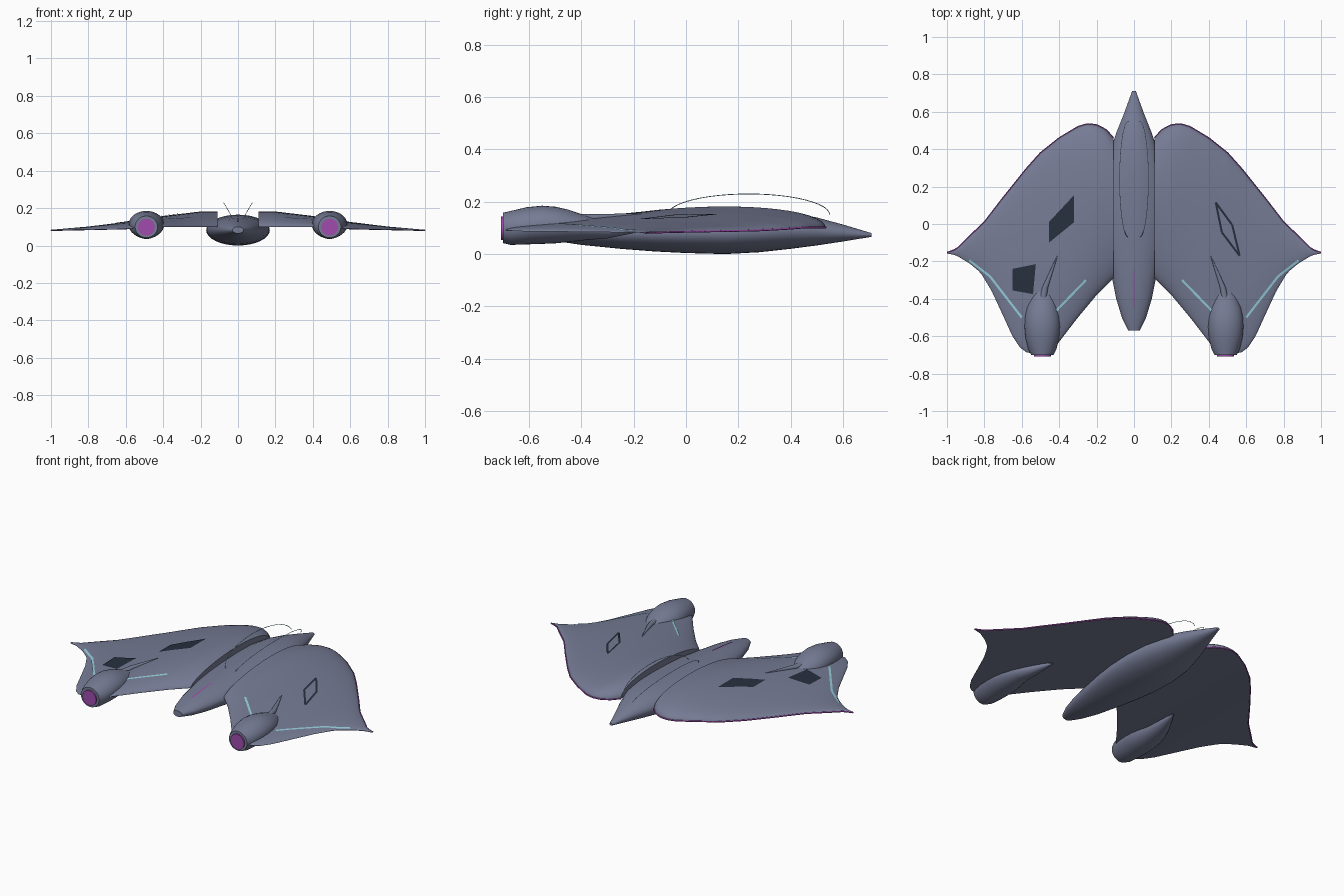
import bpy, bmesh, math
from mathutils import Vector

cube = bpy.data.objects.get("Cube")
if cube:
    bpy.data.objects.remove(cube, do_unlink=True)


def material(name, rgb):
    m = bpy.data.materials.new(name)
    m.use_nodes = True
    m.diffuse_color = (*rgb, 1)
    m.node_tree.nodes["Principled BSDF"].inputs["Base Color"].default_value = (*rgb, 1)
    return m


HULL = material("slate_hull", (0.18, 0.2, 0.3))
NAVY = material("dark_navy", (0.02, 0.03, 0.05))
VIOLET = material("violet_glow", (0.35, 0.07, 0.42))
CYAN = material("pale_cyan", (0.3, 0.62, 0.72))


def finish(name, bm, mat, angle=40):
    me = bpy.data.meshes.new(name)
    bm.to_mesh(me)
    bm.free()
    me.materials.append(mat)
    ob = bpy.data.objects.new(name, me)
    bpy.context.collection.objects.link(ob)
    bpy.ops.object.select_all(action='DESELECT')
    ob.select_set(True)
    bpy.context.view_layer.objects.active = ob
    bpy.ops.object.shade_smooth_by_angle(angle=math.radians(angle))
    return ob


def loft(name, rings, mat, angle=40):
    """Skin a list of closed rings and cap both ends."""
    bm = bmesh.new()
    vs = [[bm.verts.new(p) for p in ring] for ring in rings]
    n = len(vs[0])
    for a, b in zip(vs, vs[1:]):
        for i in range(n):
            j = (i + 1) % n
            bm.faces.new((a[i], a[j], b[j], b[i]))
    bm.faces.new(vs[0])
    bm.faces.new(vs[-1])
    bmesh.ops.recalc_face_normals(bm, faces=bm.faces)
    return finish(name, bm, mat, angle)


def ellipse(x, y, z, rx, rz, n=32):
    return [(x + rx * math.cos(math.tau * i / n), y, z + rz * math.sin(math.tau * i / n))
            for i in range(n)]


def tube(name, points, radius, mat):
    cu = bpy.data.curves.new(name, 'CURVE')
    cu.dimensions = '3D'
    cu.bevel_depth = radius
    cu.bevel_resolution = 1
    sp = cu.splines.new('POLY')
    sp.points.add(len(points) - 1)
    for p, co in zip(sp.points, points):
        p.co = (*co, 1)
    cu.materials.append(mat)
    ob = bpy.data.objects.new(name, cu)
    bpy.context.collection.objects.link(ob)


def lerp(table, x):
    for (a, u), (b, v) in zip(table, table[1:]):
        if x <= b:
            return u + (v - u) * (x - a) / (b - a)
    return table[-1][1]


# Wing shape: leading and trailing edge, underside height and thickness by span
LEAD = [(.11, .46), (.15, .505), (.2, .53), (.25, .535), (.3, .52), (.4, .46), (.5, .38),
        (.58, .29), (.7, .14), (.8, .01), (.9, -.085), (.95, -.135), (1, -.153)]
TRAIL = [(.11, -.29), (.2, -.38), (.3, -.5), (.4, -.63), (.44, -.68), (.57, -.69), (.61, -.66),
         (.65, -.6), (.7, -.49), (.76, -.36), (.82, -.26), (.88, -.21), (.95, -.168), (1, -.157)]
UNDER = [(.11, .1), (.4, .1), (.6, .088), (1, .079)]
THICK = [(.11, .08), (.2, .08), (.4, .056), (.6, .036), (.8, .016), (1, .003)]


def wing_top(x, y):
    x = min(max(abs(x), .11), 1)
    a, b = lerp(LEAD, x), lerp(TRAIL, x)
    s = min(max((a - y) / (a - b), 0), 1) ** .8
    return lerp(UNDER, x) + .002 + lerp(THICK, x) * max(4 * s * (1 - s), 0) ** .6


def wing_ring(side, x, n=24):
    a, b = lerp(LEAD, x), lerp(TRAIL, x)
    ys = [a + (b - a) * (1 - math.cos(math.pi * i / n)) / 2 for i in range(n + 1)]
    top = [(side * x, y, wing_top(x, y)) for y in ys]
    low = [(side * x, y, lerp(UNDER, x)) for y in reversed(ys)]
    return top + low


def plate(name, quads, mat, height=wing_top, n=10):
    """Thin marking draped over a surface, made of four-cornered patches."""
    bm = bmesh.new()
    for quad in quads:
        a, b, c, d = (Vector(p) for p in quad)
        grid = []
        for i in range(n + 1):
            row = []
            for j in range(n + 1):
                p = a.lerp(b, i / n).lerp(d.lerp(c, i / n), j / n)
                row.append(bm.verts.new((p.x, p.y, height(p.x, p.y) + .003)))
            grid.append(row)
        for r, s in zip(grid, grid[1:]):
            for j in range(n):
                bm.faces.new((r[j], s[j], s[j + 1], r[j + 1]))
    bm.normal_update()
    bmesh.ops.reverse_faces(bm, faces=[f for f in bm.faces if f.normal.z < 0])
    finish(name, bm, mat)


def stripe(points, width):
    quads = []
    for p, q in zip(points, points[1:]):
        p, q = Vector(p), Vector(q)
        d = (q - p).normalized() * width / 2
        o = Vector((-d.y, d.x))
        quads.append((p - o, q - o, q + o, p + o))
    return quads


# Fuselage: y, half width, bottom, top
BODY = [(-.57, .03, .065, .1), (-.5, .065, .05, .115), (-.4, .095, .035, .13),
        (-.25, .125, .02, .145), (-.12, .15, .01, .154), (0, .165, .004, .16),
        (.15, .17, 0, .165), (.28, .157, .007, .165), (.4, .125, .02, .16),
        (.5, .09, .033, .14), (.6, .05, .048, .113), (.71, .01, .066, .08)]
loft("fuselage", [ellipse(0, y, (lo + hi) / 2, w, (hi - lo) / 2) for y, w, lo, hi in BODY], HULL)
plate("tail_stripe", stripe([(0, -.25), (0, -.44)], .008), VIOLET,
      lambda x, y: lerp([(s[0], s[3]) for s in BODY], y))

# Engine: y, centre x, centre z, half width, half height
POD = [(-.7, .49, .1, .06, .058), (-.67, .49, .1, .075, .065), (-.61, .49, .108, .09, .071),
       (-.55, .49, .112, .095, .073), (-.5, .49, .111, .093, .07), (-.45, .49, .108, .084, .062),
       (-.38, .485, .1, .062, .046), (-.3, .465, .09, .04, .03), (-.18, .43, .088, .004, .004)]

for label, side in (("left", 1), ("right", -1)):
    spans = [.11 + .89 * i / 48 for i in range(49)]
    loft(label + "_wing", [wing_ring(side, x) for x in spans], HULL)
    tube(label + "_leading_edge",
         [(side * x, lerp(LEAD, x), lerp(UNDER, x) + .002) for x in spans], .004, VIOLET)
    loft(label + "_engine", [ellipse(side * x, y, z, w, h) for y, x, z, w, h in POD], HULL)
    loft(label + "_exhaust", [ellipse(side * .49, y, .098, .045, .045) for y in (-.708, -.69)],
         VIOLET)
    # Slim ridge running forward from the engine
    loft(label + "_engine_ridge",
         [ellipse(side * x, y, wing_top(x, y), w, h, 12) for x, y, w, h in
          ((.49, -.42, .02, .02), (.475, -.34, .016, .014), (.41, -.17, .002, .002))], HULL)
    plate(label + "_inner_light", stripe([(side * .257, -.3), (side * .417, -.465)], .012), CYAN)
    plate(label + "_outer_light",
          stripe([(side * .88, -.195), (side * .77, -.28), (side * .6, -.5)], .012), CYAN)
    # Fine arched rail above the fuselage
    arc = [math.pi * i / 24 for i in range(25)]
    tube(label + "_arched_rail",
         [(side * (.03 + .047 * math.sin(a)), .24 - .31 * math.cos(a), .15 + .08 * math.sin(a))
          for a in arc], .0015, CYAN)

# Wing markings
plate("right_large_panel", [((-.32, .155), (-.32, .01), (-.455, -.1), (-.455, .01))], NAVY)
plate("right_small_panel", [((-.525, -.215), (-.54, -.375), (-.65, -.355), (-.65, -.24))], NAVY)
diamond = [(.437, .115), (.525, -.005), (.565, -.17), (.47, -.045)]
plate("left_diamond_outline", stripe(diamond + diamond[:1], .011), NAVY)
